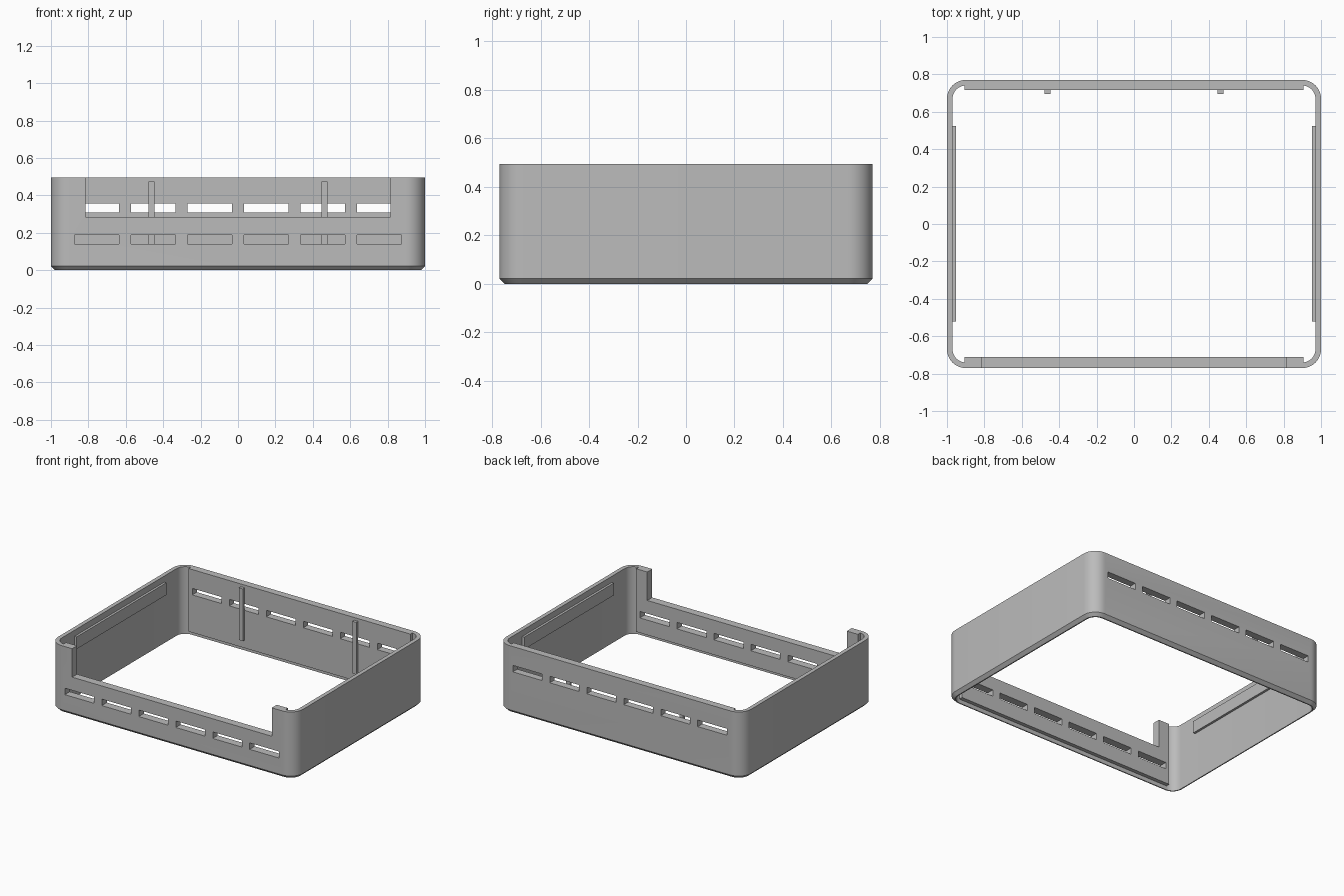
import bpy, bmesh, math

W, D, H = 1.0, 0.77, 0.495      # half width, half depth, height
WALL, RADIUS, CHAMFER = 0.03, 0.1, 0.022

if "Cube" in bpy.data.objects:
    bpy.data.objects.remove(bpy.data.objects["Cube"], do_unlink=True)

grey = bpy.data.materials.new("plain grey")
grey.use_nodes = True
grey.diffuse_color = (0.5, 0.5, 0.5, 1)
grey.node_tree.nodes["Principled BSDF"].inputs["Base Color"].default_value = (0.5, 0.5, 0.5, 1)


def finish(bm, name):
    bmesh.ops.recalc_face_normals(bm, faces=bm.faces)
    mesh = bpy.data.meshes.new(name)
    bm.to_mesh(mesh)
    bm.free()
    mesh.materials.append(grey)
    obj = bpy.data.objects.new(name, mesh)
    bpy.context.collection.objects.link(obj)
    return obj


def add_box(bm, x0, x1, y0, y1, z0, z1):
    verts = bmesh.ops.create_cube(bm, size=1)["verts"]
    for v in verts:
        v.co = ((x0 + x1) / 2 + v.co.x * (x1 - x0),
                (y0 + y1) / 2 + v.co.y * (y1 - y0),
                (z0 + z1) / 2 + v.co.z * (z1 - z0))


def box(name, *bounds):
    bm = bmesh.new()
    add_box(bm, *bounds)
    return finish(bm, name)


def rounded_loop(bm, inset, z, steps=10):
    r = RADIUS - inset
    loop = []
    for corner, (sx, sy) in enumerate([(1, 1), (-1, 1), (-1, -1), (1, -1)]):
        for i in range(steps + 1):
            a = (corner + i / steps) * math.pi / 2
            loop.append(bm.verts.new((sx * (W - RADIUS) + r * math.cos(a),
                                      sy * (D - RADIUS) + r * math.sin(a), z)))
    return loop


def cut(obj, cutter):
    mod = obj.modifiers.new("cut", "BOOLEAN")
    mod.operation = "DIFFERENCE"
    mod.solver = "EXACT"
    mod.object = cutter
    bpy.context.view_layer.objects.active = obj
    bpy.ops.object.modifier_apply(modifier=mod.name)


# Outer shell: a rounded wall ring with a chamfered bottom edge
bm = bmesh.new()
loops = [rounded_loop(bm, inset, z) for inset, z in
         [(CHAMFER, 0), (0, CHAMFER), (0, H), (WALL, H), (WALL, 0)]]
for a, b in zip(loops, loops[1:] + loops[:1]):
    for i in range(len(a)):
        j = (i + 1) % len(a)
        bm.faces.new((a[i], a[j], b[j], b[i]))
shell = finish(bm, "wall_shell")

# Thickening panels inside the front and back walls
front = box("front_inner_panel", -0.905, 0.905, -D + WALL, -0.712, 0.03, H)
back = box("back_inner_panel", -0.905, 0.905, 0.717, D - WALL, 0.03, H)

# Cutters: six vent slots per wall, and the front opening
for side, z0, z1, panel in [(-1, 0.14, 0.188, front), (1, 0.308, 0.356, back)]:
    bm = bmesh.new()
    for i in range(6):
        x = (i - 2.5) * 0.302
        ys = sorted((side * 0.65, side * 0.85))
        add_box(bm, x - 0.12, x + 0.12, *ys, z0, z1)
    if side < 0:
        add_box(bm, -0.815, 0.815, -0.85, -0.65, 0.285, 0.6)
    cutter = finish(bm, "cutter")
    cutter.hide_render = True
    cut(shell, cutter)
    cut(panel, cutter)
    bpy.data.objects.remove(cutter, do_unlink=True)

# Side rails and the two upright ribs on the back wall
for side, label in [(-1, "right"), (1, "left")]:
    xs = sorted((side * 0.953, side * (W - WALL)))
    box(label + "_side_rail", *xs, -0.52, 0.525, 0.36, 0.45)
    x = side * 0.463
    box(label + "_back_rib", x - 0.016, x + 0.016, 0.695, 0.717, 0.09, 0.475)

# Smooth rounded corners, keep edges crisp
bpy.ops.object.select_all(action="DESELECT")
shell.select_set(True)
bpy.context.view_layer.objects.active = shell
bpy.ops.object.shade_smooth_by_angle(angle=math.radians(30))
